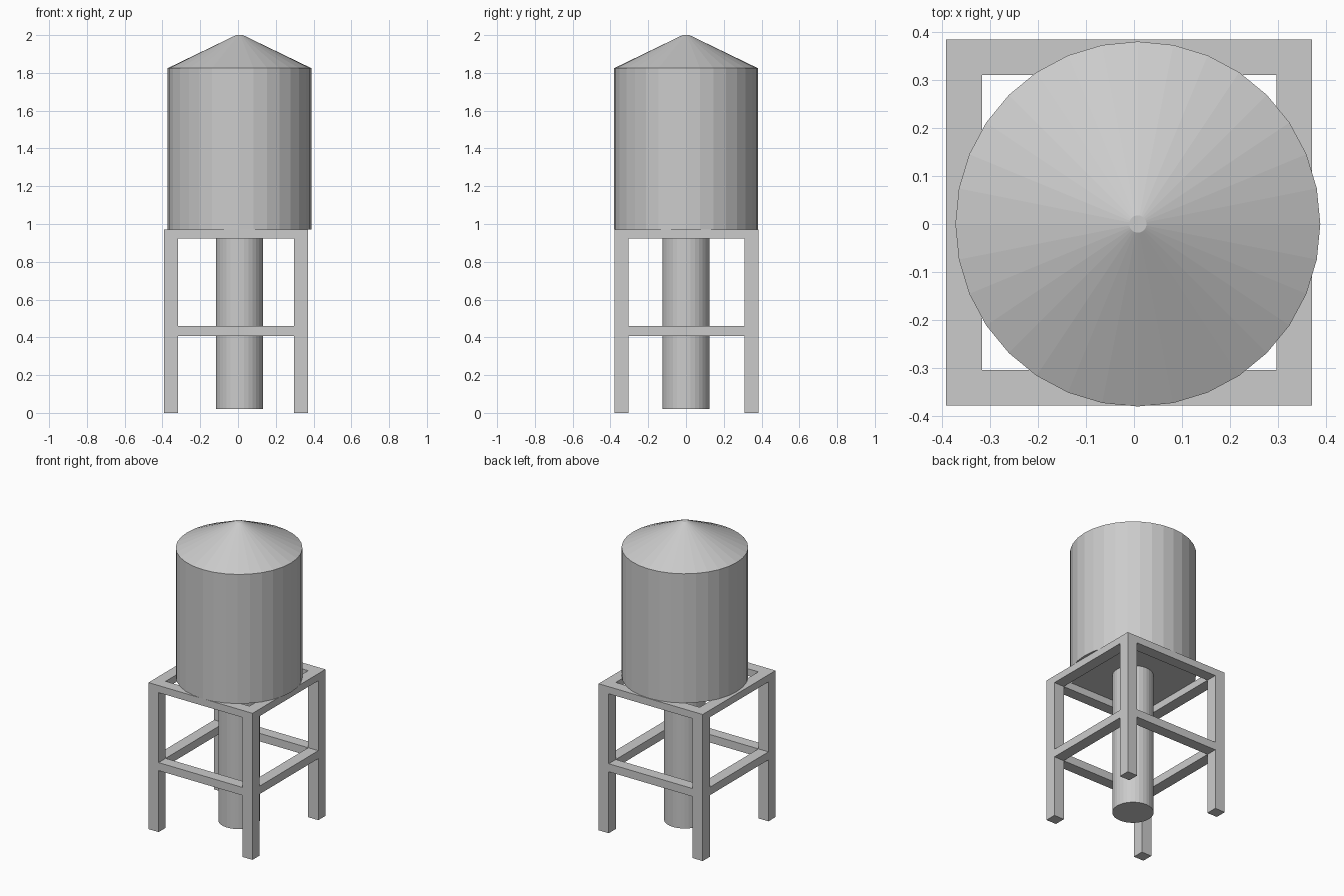
import bpy
import bmesh
from mathutils import Matrix, Vector

cube = bpy.data.objects.get("Cube")
if cube:
    bpy.data.objects.remove(cube, do_unlink=True)

grey = bpy.data.materials.new("plain grey")
grey.use_nodes = True
COLOUR = (0.6, 0.6, 0.6, 1)
grey.diffuse_color = COLOUR
grey.node_tree.nodes["Principled BSDF"].inputs["Base Color"].default_value = COLOUR

TANK_X = 0.008
FRAME = Vector((-0.01, 0.003, 0))
HALF, BEAM = 0.381, 0.074


def add_object(name, bm):
    mesh = bpy.data.meshes.new(name)
    bmesh.ops.recalc_face_normals(bm, faces=bm.faces)
    bm.to_mesh(mesh)
    bm.free()
    mesh.materials.append(grey)
    obj = bpy.data.objects.new(name, mesh)
    bpy.context.collection.objects.link(obj)
    return obj


def round_part(name, z0, z1, r0, r1):
    """Flat-sided round part with a corner on each axis."""
    bm = bmesh.new()
    bmesh.ops.create_cone(bm, cap_ends=True, segments=32, radius1=r0, radius2=r1,
                          depth=z1 - z0,
                          matrix=Matrix.Translation((TANK_X, 0, (z0 + z1) / 2)))
    return add_object(name, bm)


def box(name, low, high):
    low, high = Vector(low), Vector(high)
    bm = bmesh.new()
    bmesh.ops.create_cube(bm, size=1)
    bmesh.ops.scale(bm, vec=high - low, verts=bm.verts)
    bmesh.ops.translate(bm, vec=(low + high) / 2 + FRAME, verts=bm.verts)
    return add_object(name, bm)


# Tank, roof and central pipe
round_part("tank", 0.97, 1.825, 0.38, 0.38)
round_part("roof", 1.825, 2.0, 0.38, 0.018)
round_part("central_pipe", 0.02, 0.97, 0.125, 0.125)

# Four square legs
inner = HALF - BEAM
for y0, depth in ((-HALF, "front"), (inner, "back")):
    for x0, side in ((-HALF, "right"), (inner, "left")):
        box(f"{depth}_{side}_leg", (x0, y0, 0), (x0 + BEAM, y0 + BEAM, 0.97))

# Rails between the legs, at the top and halfway down
for level, z0, z1 in (("top", 0.923, 0.97), ("middle", 0.407, 0.46)):
    for start, across, along in ((-HALF, "front", "right"), (inner, "back", "left")):
        box(f"{across}_{level}_rail", (-inner, start, z0), (inner, start + BEAM, z1))
        box(f"{along}_{level}_rail", (start, -inner, z0), (start + BEAM, inner, z1))
